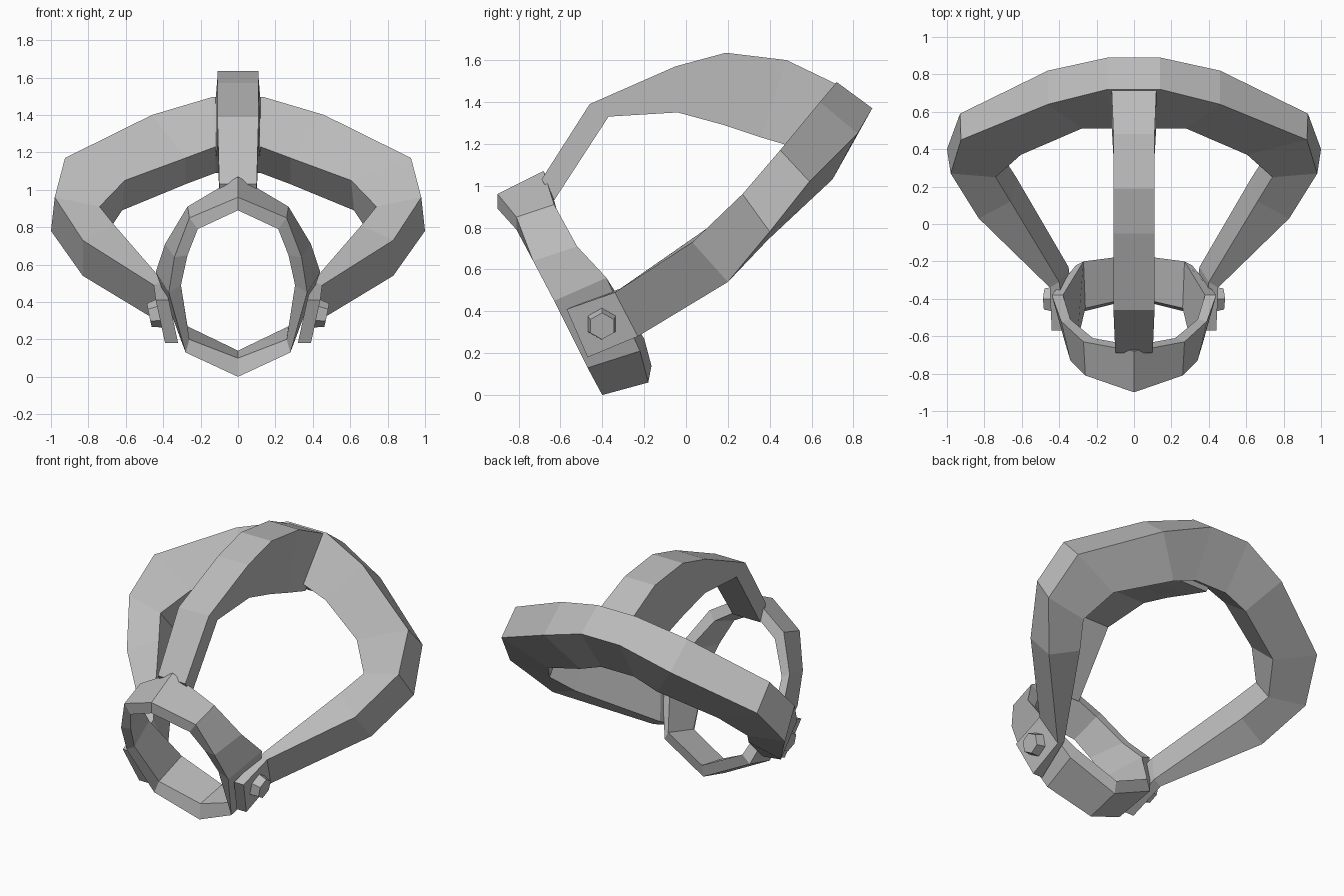
import bpy, bmesh
from mathutils import Vector, Matrix

default_cube = bpy.data.objects.get("Cube")
if default_cube:
    bpy.data.objects.remove(default_cube, do_unlink=True)

grey = bpy.data.materials.new("plain_grey")
grey.use_nodes = True
grey.diffuse_color = (0.5, 0.5, 0.5, 1)
grey.node_tree.nodes["Principled BSDF"].inputs["Base Color"].default_value = (0.5, 0.5, 0.5, 1)


def finish(name, bm):
    """Turn a bmesh into a flat-shaded grey object."""
    bmesh.ops.recalc_face_normals(bm, faces=bm.faces)
    mesh = bpy.data.meshes.new(name)
    bm.to_mesh(mesh)
    bm.free()
    mesh.materials.append(grey)
    obj = bpy.data.objects.new(name, mesh)
    bpy.context.collection.objects.link(obj)
    return obj


def loft(name, sections, closed=False):
    """Skin a chain of four-cornered sections, capped when open."""
    bm = bmesh.new()
    rings = [[bm.verts.new(p) for p in section] for section in sections]
    pairs = list(zip(rings, rings[1:]))
    if closed:
        pairs.append((rings[-1], rings[0]))
    else:
        bm.faces.new(rings[0])
        bm.faces.new(rings[-1])
    for a, b in pairs:
        for i in range(4):
            j = (i + 1) % 4
            bm.faces.new((a[i], a[j], b[j], b[i]))
    return finish(name, bm)


def mirrored(sections):
    """The same sections on the other side, in reverse order."""
    return [[(-x, y, z) for x, y, z in section] for section in reversed(sections)]


# Tilted muzzle ring: outer front, outer back, inner back, inner front
muzzle = [
    [(0, -.9, .96), (0, -.68, 1.07), (0, -.65, 1.0), (0, -.9, .89)],
    [(.26, -.81, .85), (.27, -.63, .91), (.22, -.61, .86), (.215, -.81, .79)],
    [(.34, -.73, .64), (.39, -.52, .71), (.34, -.51, .68), (.27, -.73, .65)],
    [(.37, -.63, .45), (.44, -.38, .56), (.38, -.38, .54), (.305, -.64, .49)],
    [(.28, -.47, .13), (.31, -.22, .21), (.27, -.2, .27), (.26, -.45, .2)],
    [(0, -.4, 0), (0, -.18, .06), (0, -.165, .14), (0, -.39, .1)],
]
loft("muzzle_ring", muzzle + mirrored(muzzle[1:-1]), closed=True)

# Head strap running from the cheek plates round the back:
# outer upper, outer lower, inner lower, inner upper
strap = [
    [(.44, -.57, .41), (.39, -.47, .18), (.32, -.47, .18), (.37, -.57, .41)],
    [(.45, -.34, .49), (.4, -.23, .28), (.35, -.23, .31), (.4, -.31, .51)],
    [(.83, .03, .73), (.83, .2, .54), (.63, .25, .62), (.66, .12, .81)],
    [(.98, .27, .96), (1, .4, .78), (.72, .39, .74), (.74, .25, .91)],
    [(.925, .45, 1.17), (.93, .59, 1.02), (.62, .55, .89), (.605, .37, 1.05)],
    [(.46, .64, 1.4), (.46, .82, 1.25), (.28, .7, 1.03), (.28, .51, 1.17)],
    [(.14, .72, 1.495), (.14, .89, 1.37), (.12, .71, 1.09), (.12, .51, 1.23)],
]
loft("head_strap", strap + mirrored(strap))

# Crown strap over the top: half width, then outer and inner (y, z)
crown = [
    (.1, (-.69, 1.03), (-.63, .93)),
    (.11, (-.46, 1.39), (-.37, 1.33)),
    (.11, (-.05, 1.57), (-.04, 1.35)),
    (.11, (.19, 1.635), (.18, 1.29)),
    (.11, (.48, 1.6), (.36, 1.23)),
    (.12, (.73, 1.48), (.53, 1.18)),
]
loft("crown_strap", [[(-w, *o), (w, *o), (w, *i), (-w, *i)] for w, o, i in crown])

# Hexagonal bolts standing on the cheek plates
front_up, front_low = (Vector(p) for p in strap[0][:2])
back_up, back_low = (Vector(p) for p in strap[1][:2])
normal = (front_low - front_up).cross(back_up - front_up).normalized()
if normal.x < 0:
    normal.negate()
centre = (front_up + front_low + back_up + back_low) / 4
up = (Vector((0, 0, 1)) - normal * normal.z).normalized()
axes = Matrix((up.cross(normal), up, normal)).transposed().to_4x4()
for side, sign in (("left", 1), ("right", -1)):
    bm = bmesh.new()
    bmesh.ops.create_cone(bm, cap_ends=True, segments=6, radius1=.08, radius2=.065, depth=.07)
    bmesh.ops.transform(bm, verts=bm.verts, matrix=Matrix.Translation(centre + normal * .02) @ axes)
    bmesh.ops.scale(bm, verts=bm.verts, vec=(sign, 1, 1))
    finish(side + "_cheek_bolt", bm)
